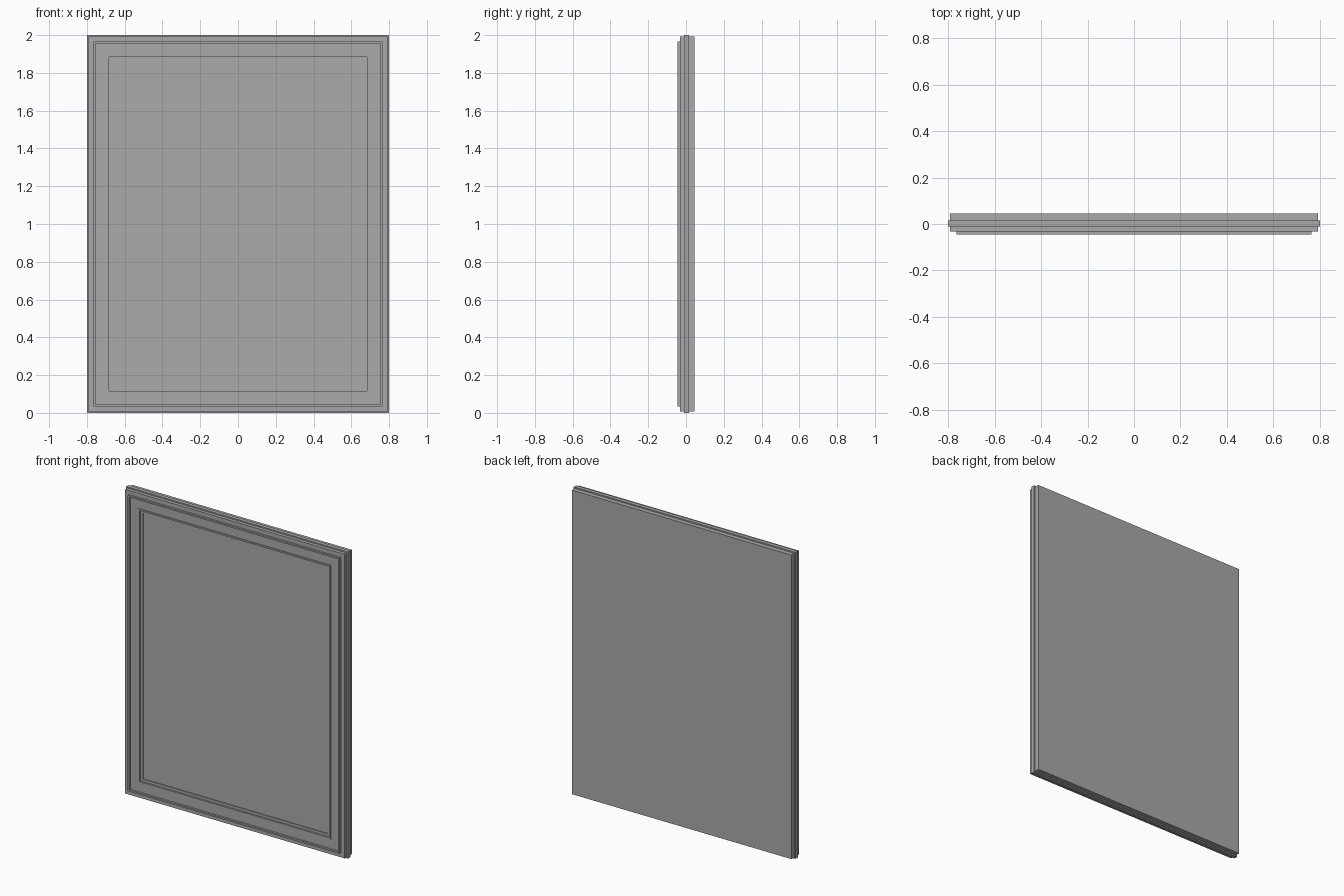
import bpy
import bmesh

default = bpy.data.objects.get("Cube")
if default:
    bpy.data.objects.remove(default, do_unlink=True)

WIDTH, HEIGHT = 1.6, 2.0

grey = bpy.data.materials.new("plain grey")
grey.use_nodes = True
colour = (0.4, 0.4, 0.4, 1.0)
grey.diffuse_color = colour
grey.node_tree.nodes["Principled BSDF"].inputs["Base Color"].default_value = colour


def stepped_panel(name, profile):
    """Sweep (inset, depth) steps around the rectangle, then cap both ends."""
    bm = bmesh.new()
    rings = []
    for inset, y in profile:
        x = WIDTH / 2 - inset
        low, high = inset, HEIGHT - inset
        corners = ((-x, low), (x, low), (x, high), (-x, high))
        rings.append([bm.verts.new((cx, y, cz)) for cx, cz in corners])
    for a, b in zip(rings, rings[1:]):
        for i in range(4):
            j = (i + 1) % 4
            bm.faces.new((a[i], a[j], b[j], b[i]))
    bm.faces.new(rings[0])
    bm.faces.new(rings[-1])
    bmesh.ops.recalc_face_normals(bm, faces=bm.faces)
    mesh = bpy.data.meshes.new(name)
    bm.to_mesh(mesh)
    bm.free()
    mesh.materials.append(grey)
    obj = bpy.data.objects.new(name, mesh)
    bpy.context.collection.objects.link(obj)
    return obj


# Backing board, flat at the rear
stepped_panel("back_board", [(0.008, 0.0445), (0.008, 0.015)])

# Thin flange that runs around the outside edge
stepped_panel("edge_flange", [(0, 0.015), (0, -0.01)])

# Front moulding: outer step, raised lip, flat border, inner bead, sunk panel
stepped_panel("front_moulding", [
    (0.008, -0.01), (0.008, -0.032),
    (0.035, -0.032), (0.035, -0.0445),
    (0.045, -0.0445), (0.045, -0.032),
    (0.106, -0.032), (0.106, -0.038),
    (0.116, -0.038), (0.116, -0.026),
    (0.132, -0.026), (0.132, -0.02),
])
